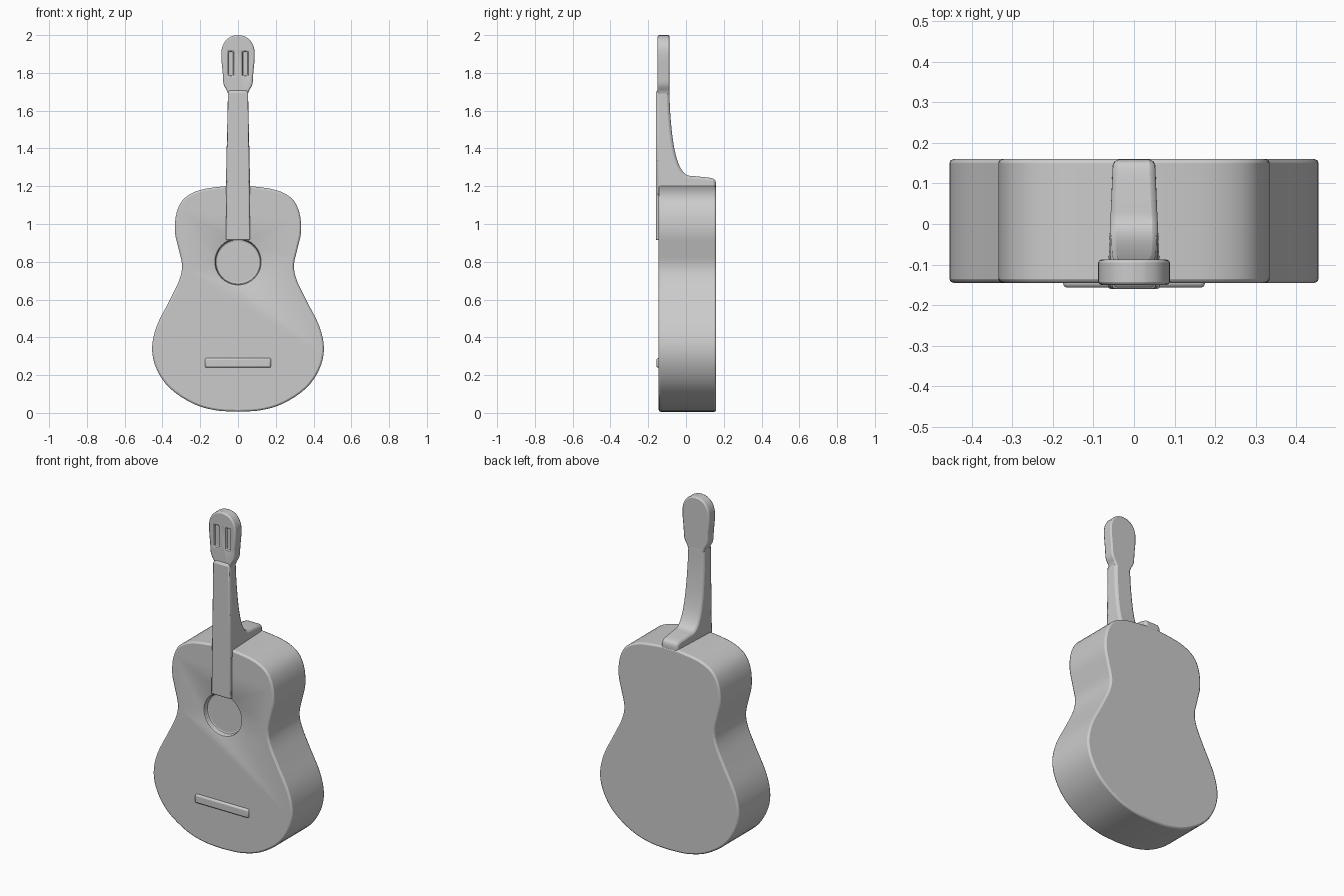
import bpy
import bmesh
import math
from mathutils import Vector

if "Cube" in bpy.data.objects:
    bpy.data.objects.remove(bpy.data.objects["Cube"], do_unlink=True)

grey = bpy.data.materials.new("plain grey")
grey.use_nodes = True
colour = (0.6, 0.6, 0.6, 1)
grey.diffuse_color = colour
grey.node_tree.nodes["Principled BSDF"].inputs["Base Color"].default_value = colour


def smooth_path(points, steps=4):
    """Catmull-Rom curve through 2D points."""
    p = [Vector(q) for q in points]
    p = [2 * p[0] - p[1]] + p + [2 * p[-1] - p[-2]]
    out = []
    for i in range(1, len(p) - 2):
        a, b, c, d = p[i - 1:i + 3]
        for s in range(steps):
            t = s / steps
            out.append(0.5 * (2 * b + (c - a) * t + (2 * a - 5 * b + 4 * c - d) * t ** 2
                              + (3 * b - a - 3 * c + d) * t ** 3))
    return out + [p[-2]]


def mirrored(half):
    """Close a half outline that runs along the +x side."""
    return half + [Vector((-q.x, q.y)) for q in reversed(half) if q.x > 0.001]


def prism(name, outline, low, high, axis="y"):
    """Extrude a 2D outline along y (x, z points) or along x (y, z points)."""
    bm = bmesh.new()
    place = (lambda u, v, d: (u, d, v)) if axis == "y" else (lambda u, v, d: (d, u, v))
    rings = [[bm.verts.new(place(q[0], q[1], d)) for q in outline] for d in (low, high)]
    n = len(outline)
    bm.faces.new(rings[0])
    bm.faces.new(rings[1][::-1])
    for i in range(n):
        j = (i + 1) % n
        bm.faces.new((rings[0][j], rings[0][i], rings[1][i], rings[1][j]))
    bmesh.ops.recalc_face_normals(bm, faces=bm.faces)
    mesh = bpy.data.meshes.new(name)
    bm.to_mesh(mesh)
    bm.free()
    obj = bpy.data.objects.new(name, mesh)
    bpy.context.collection.objects.link(obj)
    mesh.materials.append(grey)
    return obj


def cut(obj, cutter):
    cutter.hide_render = True
    cutter.hide_set(True)
    mod = obj.modifiers.new("cut", "BOOLEAN")
    mod.operation = "DIFFERENCE"
    mod.solver = "EXACT"
    mod.object = cutter


def finish(obj, width):
    bevel = obj.modifiers.new("soft edge", "BEVEL")
    bevel.width = width
    bevel.segments = 2
    bevel.limit_method = "ANGLE"
    bevel.angle_limit = math.radians(40)
    bpy.ops.object.select_all(action="DESELECT")
    obj.select_set(True)
    bpy.context.view_layer.objects.active = obj
    bpy.ops.object.shade_smooth_by_angle(angle=math.radians(35))


def box(name, x, z, half_x, half_z, low, high):
    outline = [(x + sx * half_x, z + sz * half_z)
               for sx, sz in ((-1, -1), (1, -1), (1, 1), (-1, 1))]
    return prism(name, outline, low, high)


# Waisted body with a shallow round sound hole
body_half = [(0, 0.006), (0.12, 0.014), (0.24, 0.05), (0.36, 0.13), (0.43, 0.23), (0.455, 0.34),
             (0.43, 0.46), (0.365, 0.59), (0.312, 0.7), (0.296, 0.78), (0.315, 0.87),
             (0.334, 0.96), (0.325, 1.06), (0.285, 1.135), (0.2, 1.18), (0.07, 1.2), (0, 1.203)]
body = prism("body", mirrored(smooth_path(body_half)), -0.145, 0.16)
circle = [(0.12 * math.cos(a), 0.8 + 0.12 * math.sin(a))
          for a in (math.tau * i / 40 for i in range(40))]
cut(body, prism("sound_hole_cutter", circle, -0.3, -0.115))
finish(body, 0.01)

# Neck with curved heel, tapering towards the head and towards the back
heel = smooth_path([(-0.088, 1.71), (-0.083, 1.58), (-0.067, 1.43), (-0.04, 1.32),
                    (0, 1.262), (0.06, 1.252), (0.135, 1.243), (0.157, 1.225), (0.158, 1.18)])
neck = prism("neck", [Vector((-0.158, 1.15)), Vector((-0.158, 1.71))] + heel
             + [Vector((0.158, 1.15))], -1, 1, "x")
for v in neck.data.vertices:
    taper = 0.066 - 0.013 * (v.co.z - 1.15) / 0.56
    v.co.x *= taper - 0.05 * max(0, v.co.y + 0.1)
finish(neck, 0.014)

# Fingerboard running over the body to the sound hole
board = [Vector((0.064, 0.915)), Vector((0.053, 1.7))]
finish(prism("fingerboard", mirrored(board), -0.16, -0.13), 0.006)

# Rounded headstock with two shallow slots
head_half = [(0.0, 1.675), (0.045, 1.68), (0.058, 1.705), (0.076, 1.74), (0.081, 1.8),
             (0.088, 1.88), (0.084, 1.935), (0.062, 1.975), (0.03, 1.995), (0, 2)]
headstock = prism("headstock", mirrored(smooth_path(head_half)), -0.15, -0.088)
for side, x in (("left", 0.038), ("right", -0.038)):
    cut(headstock, box(side + "_slot_cutter", x, 1.85, 0.014, 0.065, -0.3, -0.135))
finish(headstock, 0.012)

# Low bridge on the soundboard
finish(box("bridge", 0, 0.265, 0.175, 0.026, -0.157, -0.13), 0.01)
